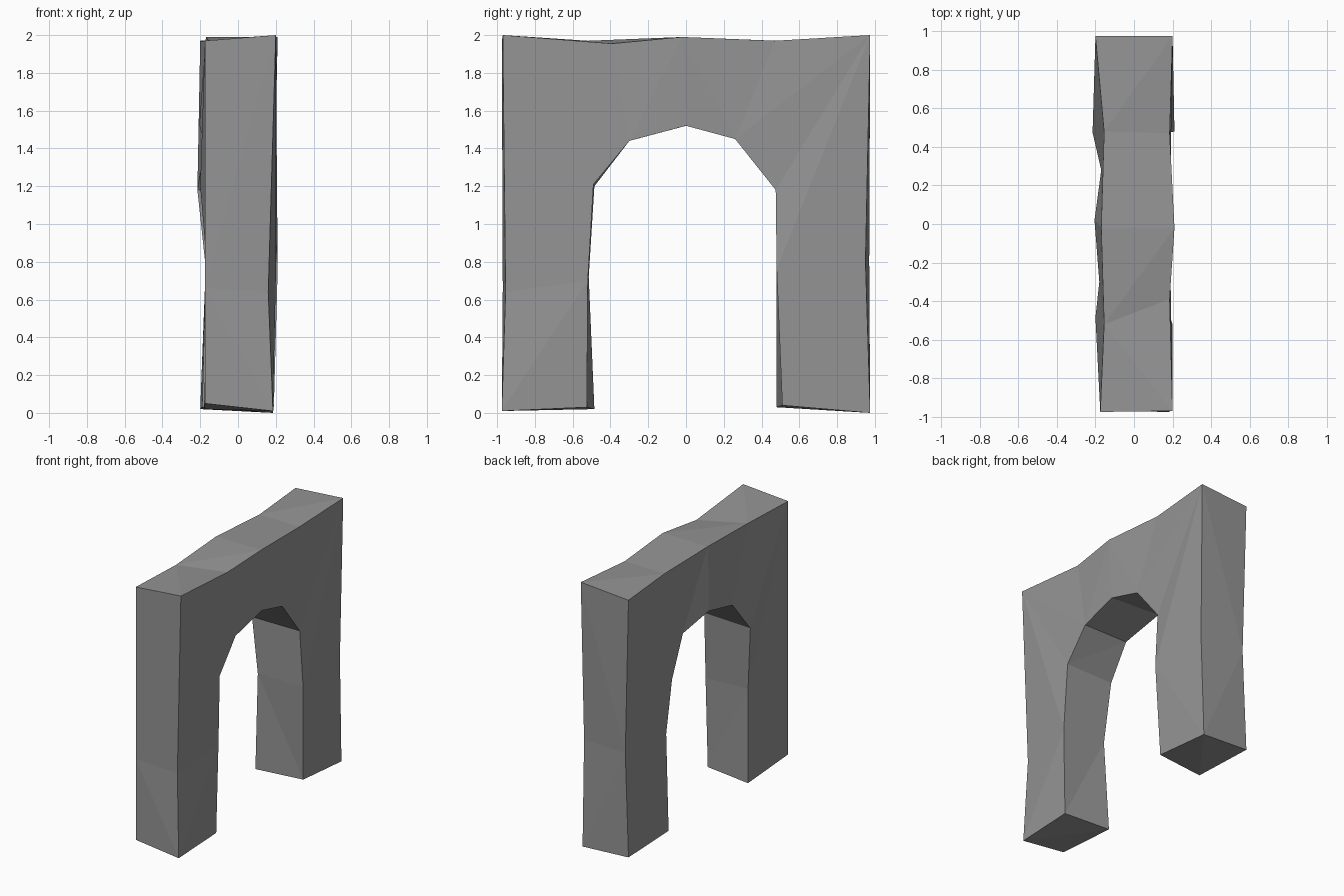
import bpy
import bmesh

# Remove the default cube only
default_cube = bpy.data.objects.get("Cube")
if default_cube:
    bpy.data.objects.remove(default_cube, do_unlink=True)


def make_material(name, colour):
    material = bpy.data.materials.new(name)
    material.use_nodes = True
    material.diffuse_color = colour
    shader = material.node_tree.nodes["Principled BSDF"]
    shader.inputs["Base Color"].default_value = colour
    shader.inputs["Roughness"].default_value = 0.9
    return material


# Outlines run up the front leg, over the arch and down the back leg.
# Each point is (x, y, z) in hundredths of a unit.
right_outer = [(18.5, -97.5, 1), (16, -95.5, 64), (20, -97, 200),
               (18.5, -39, 195.5), (21, -2, 199), (18.5, 47, 197),
               (20, 97.5, 200), (19, 95, 80), (18.5, 97.5, 0)]
right_inner = [(18.5, -52.5, 3), (20, -52, 70), (19, -49, 121),
               (19, -30, 144), (20, 0, 152), (19, 26, 145),
               (18.5, 47.5, 118), (21, 48, 76), (19, 51, 4)]
left_outer = [(-17.5, -97, 5), (-17.5, -97, 66), (-17.5, -97.5, 197),
              (-15.5, -52, 197), (-17, -2, 199), (-15.5, 48, 197),
              (-20, 97.5, 197), (-17, 97, 80), (-20, 97.5, 2)]
left_inner = [(-18, -48.5, 2), (-16, -51.5, 72), (-20, -48.5, 120),
              (-18, -30, 144), (-20.5, 2, 152.5), (-17, 28, 144.5),
              (-21.5, 47.5, 118), (-17, 48, 76), (-19, 48, 3)]

# Sections whose facet crease starts from the outer outline's first point
CREASE_FROM_START = {0, 2, 4, 6}


def build_arch(name, material):
    mesh = bpy.data.meshes.new(name)
    bm = bmesh.new()

    def add_outline(points):
        return [bm.verts.new([value / 100 for value in point]) for point in points]

    def add_facets(a, b, c, d, from_start):
        # Split a four-sided patch along the chosen diagonal
        if from_start:
            triangles = ((a, b, c), (a, c, d))
        else:
            triangles = ((a, b, d), (b, c, d))
        for triangle in triangles:
            bm.faces.new(triangle)

    r_out, r_in, l_out, l_in = map(
        add_outline, (right_outer, right_inner, left_outer, left_inner))

    # Broad sides, outer skin and the underside of the opening
    for i in range(len(r_out) - 1):
        j = i + 1
        crease = i in CREASE_FROM_START
        for outer, inner in ((r_out, r_in), (l_out, l_in)):
            add_facets(outer[i], outer[j], inner[j], inner[i], crease)
        for right, left in ((r_out, l_out), (r_in, l_in)):
            add_facets(right[i], right[j], left[j], left[i], crease)

    # Soles of the two legs
    for end in (0, -1):
        add_facets(r_out[end], r_in[end], l_in[end], l_out[end], True)

    bmesh.ops.recalc_face_normals(bm, faces=bm.faces[:])
    bm.to_mesh(mesh)
    bm.free()
    mesh.materials.append(material)
    arch = bpy.data.objects.new(name, mesh)
    bpy.context.collection.objects.link(arch)
    return arch


build_arch("stone_arch", make_material("stone grey", (0.3, 0.3, 0.3, 1)))
